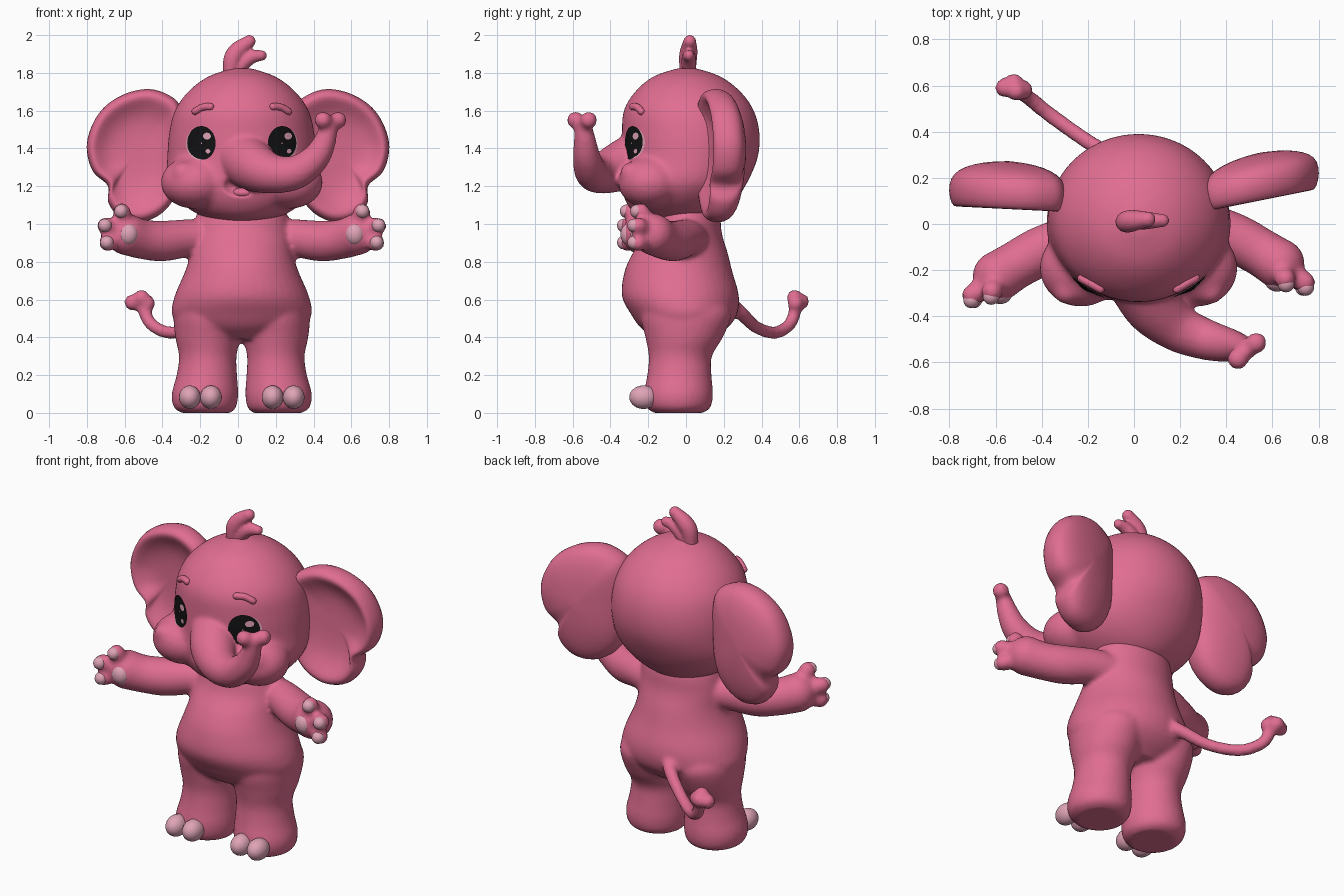
import bpy, bmesh, math
from mathutils import Vector, Matrix
from mathutils.bvhtree import BVHTree

if "Cube" in bpy.data.objects:
    bpy.data.objects.remove(bpy.data.objects["Cube"])

CX = 0.02  # symmetry plane of the figure


def material(name, rgb):
    m = bpy.data.materials.new(name)
    m.use_nodes = True
    m.diffuse_color = (*rgb, 1)
    m.node_tree.nodes["Principled BSDF"].inputs["Base Color"].default_value = (*rgb, 1)
    return m


PINK = material("rose pink", (0.75, 0.155, 0.285))
PALE = material("pale nail pink", (0.74, 0.37, 0.47))
BLACK = material("eye black", (0.006, 0.006, 0.007))


def spline(points, steps=5, closed=False):
    """Catmull-Rom through tuples of any length."""
    n, out = len(points), []
    for i in range(n if closed else n - 1):
        ids = [(i + k) % n if closed else min(max(i + k, 0), n - 1) for k in (-1, 0, 1, 2)]
        a, b, c, d = (points[k] for k in ids)
        for j in range(steps):
            t = j / steps
            out.append(tuple(0.5 * (2 * q + (r - p) * t + (2 * p - 5 * q + 4 * r - s) * t * t
                                    + (3 * q - p - 3 * r + s) * t ** 3)
                             for p, q, r, s in zip(a, b, c, d)))
    return out if closed else out + [points[-1]]


def skin(bm, rings, caps=True):
    loops = [[bm.verts.new(p) for p in ring] for ring in rings]
    n = len(loops[0])
    for a, b in zip(loops, loops[1:]):
        for i in range(n):
            bm.faces.new((a[i], a[(i + 1) % n], b[(i + 1) % n], b[i]))
    if caps:
        bm.faces.new(loops[0][::-1])
        bm.faces.new(loops[-1])
    return loops


def loft(bm, rows, sides=40):
    """Rows of z, centre x, centre y, radius x, radius y."""
    turn = [math.tau * i / sides for i in range(sides)]
    skin(bm, [[(x + rx * math.cos(a), y + ry * math.sin(a), z) for a in turn]
              for z, x, y, rx, ry in spline(rows)])


def ball(bm, centre, radii):
    if not isinstance(radii, tuple):
        radii = (radii,) * 3
    bmesh.ops.create_uvsphere(bm, u_segments=28, v_segments=18, radius=1,
                              matrix=Matrix.Translation(centre) @ Matrix.Diagonal((*radii, 1)))


def tube(bm, points, sides=20):
    """Rounded tube along points of x, y, z, radius."""
    path, rings = spline(points, 6), []
    for i, p in enumerate(path):
        a, b = path[max(i - 1, 0)], path[min(i + 1, len(path) - 1)]
        turn = (Vector(b[:3]) - Vector(a[:3])).to_track_quat("Z", "Y")
        rings.append([Vector(p[:3]) + turn @ Vector((p[3] * math.cos(w), p[3] * math.sin(w), 0))
                      for w in (math.tau * k / sides for k in range(sides))])
    skin(bm, rings)
    for end in (path[0], path[-1]):
        ball(bm, end[:3], end[3])


def finish(bm, name, mat=PINK):
    bmesh.ops.recalc_face_normals(bm, faces=bm.faces[:])
    me = bpy.data.meshes.new(name)
    bm.to_mesh(me)
    bm.free()
    me.materials.append(mat)
    me.shade_smooth()
    ob = bpy.data.objects.new(name, me)
    bpy.context.collection.objects.link(ob)
    return ob


def bake(ob):
    bpy.context.view_layer.update()
    me = bpy.data.meshes.new_from_object(ob.evaluated_get(bpy.context.evaluated_depsgraph_get()))
    ob.modifiers.clear()
    ob.data = me
    me.materials.clear()
    me.materials.append(PINK)
    me.polygons.foreach_set("material_index", [0] * len(me.polygons))
    me.shade_smooth()


def blend(ob, voxel, rounds):
    """Fuse overlapping volumes into one soft skin."""
    mod = ob.modifiers.new("fuse", "REMESH")
    mod.mode, mod.voxel_size = "VOXEL", voxel
    mod = ob.modifiers.new("soften", "SMOOTH")
    mod.factor, mod.iterations = 0.5, rounds
    bake(ob)


def combine(ob, other, operation):
    mod = ob.modifiers.new("join", "BOOLEAN")
    mod.operation, mod.object, mod.solver = operation, other, "EXACT"
    bake(ob)
    bpy.data.objects.remove(other)


# Body with legs, arms, fingers and tail
bm, nails = bmesh.new(), bmesh.new()
loft(bm, [(0.39, CX, -0.01, 0.18, 0.15), (0.45, CX, -0.01, 0.31, 0.23),
          (0.52, CX, -0.01, 0.37, 0.28), (0.62, CX, -0.03, 0.355, 0.31),
          (0.75, CX, -0.04, 0.30, 0.285), (0.85, CX, -0.03, 0.27, 0.25),
          (0.95, CX, -0.01, 0.26, 0.20), (1.05, CX, 0, 0.24, 0.18), (1.15, CX, 0, 0.2, 0.15)])
for s in (-1, 1):
    def at(x, y, z):
        return (CX + s * x, y + s * 0.027, z)
    leg = [(0.0, 0.19, -0.04, 0.13, 0.13), (0.03, 0.195, -0.04, 0.165, 0.17),
           (0.1, 0.195, -0.04, 0.176, 0.183), (0.2, 0.185, -0.035, 0.16, 0.17),
           (0.3, 0.18, -0.03, 0.152, 0.167), (0.4, 0.18, -0.01, 0.172, 0.205),
           (0.52, 0.18, 0, 0.18, 0.24), (0.6, 0.18, 0, 0.15, 0.2)]
    loft(bm, [(z, CX + s * x, y, rx, ry) for z, x, y, rx, ry in leg])
    for x in (0.163, 0.275):
        ball(nails, (CX + s * x, -0.225, 0.083), (0.057, 0.075, 0.062))
    arm = [(0.16, 0.0, 0.92, 0.1), (0.28, -0.03, 0.925, 0.1), (0.42, -0.09, 0.91, 0.108),
           (0.53, -0.15, 0.92, 0.105), (0.61, -0.20, 0.945, 0.11)]
    tube(bm, [(*at(x, y, z), r) for x, y, z, r in arm])
    for x, y, z in ((0.635, -0.265, 1.065), (0.72, -0.28, 0.99), (0.71, -0.28, 0.90)):
        tube(bm, [(*at(0.61, -0.2, 0.95), 0.05), (*at(x, y, z), 0.046)])
        ball(nails, at(x + 0.004, y - 0.022, z + 0.002), 0.036)
    ball(nails, at(0.6, -0.275, 0.945), (0.052, 0.045, 0.058))
tube(bm, [(-0.02, 0.2, 0.6, 0.045), (-0.1, 0.29, 0.53, 0.038), (-0.22, 0.37, 0.455, 0.034),
          (-0.36, 0.47, 0.425, 0.034), (-0.46, 0.55, 0.47, 0.034), (-0.50, 0.58, 0.55, 0.034)])
for x, y, z in ((-0.56, 0.59, 0.585), (-0.48, 0.58, 0.58), (-0.52, 0.61, 0.59), (-0.51, 0.575, 0.61)):
    ball(bm, (x, y, z), 0.043)
blend(finish(bm, "body"), 0.014, 6)
finish(nails, "nails_and_palm_pads", PALE)

# Skull with cheeks
bm = bmesh.new()
loft(bm, [(1.01, CX, -0.04, 0.1, 0.12), (1.045, CX, -0.04, 0.22, 0.22),
          (1.12, CX, -0.03, 0.33, 0.29), (1.22, CX, -0.01, 0.395, 0.335),
          (1.35, CX, 0.02, 0.395, 0.36), (1.48, CX, 0.025, 0.385, 0.365),
          (1.6, CX, 0.015, 0.355, 0.345), (1.7, CX, 0.01, 0.285, 0.28),
          (1.78, CX, 0.005, 0.18, 0.18), (1.825, CX, 0.005, 0.05, 0.05)])
for s in (-1, 1):
    ball(bm, (CX + s * 0.25, -0.19, 1.22), (0.18, 0.17, 0.14))
    ball(bm, (CX + s * 0.31, -0.29, 1.27), 0.06)
head = finish(bm, "head")
blend(head, 0.014, 8)

# Open smiling mouth
bm = bmesh.new()
ball(bm, (0.01, -0.38, 1.2), (0.105, 0.1, 0.065))
combine(head, finish(bm, "mouth_cutter"), "DIFFERENCE")
skull = BVHTree.FromObject(head, bpy.context.evaluated_depsgraph_get())
bm = bmesh.new()
ball(bm, (0.03, -0.28, 1.165), (0.06, 0.05, 0.03))
finish(bm, "tongue")

# Raised trunk with a two-lobed tip
bm = bmesh.new()
tube(bm, [(0.03, -0.25, 1.35, 0.145), (0.09, -0.36, 1.30, 0.13), (0.19, -0.45, 1.265, 0.105),
          (0.31, -0.50, 1.275, 0.09), (0.41, -0.525, 1.35, 0.075),
          (0.46, -0.535, 1.44, 0.06), (0.485, -0.545, 1.53, 0.045)])
ball(bm, (0.45, -0.585, 1.55), 0.047)
ball(bm, (0.53, -0.515, 1.55), 0.047)
trunk = finish(bm, "trunk")
blend(trunk, 0.012, 5)
combine(head, trunk, "UNION")
blend(head, 0.012, 4)


def on_face(x, z, lift):
    spot, normal, _, _ = skull.ray_cast(Vector((x, -1, z)), Vector((0, 1, 0)))
    return spot + normal * lift


def patch(name, x, z, rx, rz, lift, mat):
    """Thin oval laid on the face."""
    bm = bmesh.new()
    skin(bm, [[on_face(x + rx * k * math.cos(w), z + rz * k * math.sin(w), lift)
               for w in (math.tau * i / 32 for i in range(32))]
              for k in (0.05, 0.25, 0.5, 0.75, 1)], caps=False)
    ob = finish(bm, name, mat)
    if ob.data.polygons[0].normal.y > 0:
        ob.data.flip_normals()


# Eyes and brows
for side, s in (("right", -1), ("left", 1)):
    x = CX + s * 0.21
    patch(side + "_eye_rim", x + s * 0.008, 1.425, 0.075, 0.088, 0.004, PALE)
    patch(side + "_eye", x, 1.428, 0.074, 0.09, 0.007, BLACK)
    patch(side + "_eye_glint", x + 0.03, 1.465, 0.02, 0.018, 0.0095, PALE)
    patch(side + "_eye_low_glint", x + 0.035, 1.385, 0.012, 0.012, 0.0095, PALE)
    bm = bmesh.new()
    tube(bm, [(*on_face(CX + s * a, z, 0.002), 0.019)
              for a, z in ((0.165, 1.62), (0.205, 1.617), (0.245, 1.595))])
    finish(bm, side + "_brow")

# Ears: rolled rim and hollow in front, domed behind
outline = [(0.30, 1.62), (0.37, 1.69), (0.48, 1.72), (0.62, 1.685), (0.74, 1.59), (0.805, 1.43),
           (0.775, 1.28), (0.69, 1.2), (0.69, 1.11), (0.62, 1.025), (0.5, 1.005),
           (0.38, 1.07), (0.31, 1.2), (0.29, 1.42)]
section = [(0.02, 0.0), (0.3, 0.0), (0.55, -0.01), (0.74, -0.045), (0.86, -0.075), (0.95, -0.06),
           (1.0, 0.0), (0.96, 0.055), (0.85, 0.09), (0.6, 0.12), (0.3, 0.135), (0.02, 0.14)]
for side, s, slope in (("right", -1, 0.05), ("left", 1, 0.2)):
    bm = bmesh.new()
    edge = spline(outline, 4, closed=True)
    rings = []
    for k, y in section:
        ring = [(0.54 + (x - 0.54) * k, 1.38 + (z - 1.38) * k) for x, z in edge]
        rings.append([(s * x, 0.12 + slope * (x - 0.3) + y, z) for x, z in ring])
    skin(bm, rings)
    ear = finish(bm, side + "_ear")
    ear.modifiers.new("round", "SUBSURF").levels = 1
    ear.modifiers["round"].render_levels = 1

# Hair tuft
bm = bmesh.new()
tube(bm, [(-0.04, 0.01, 1.79, 0.04), (-0.03, 0.01, 1.87, 0.048),
          (0.0, 0.015, 1.92, 0.046), (0.06, 0.02, 1.967, 0.034)])
tube(bm, [(-0.01, 0.015, 1.8, 0.035), (0.03, 0.015, 1.855, 0.04), (0.075, 0.015, 1.885, 0.036),
          (0.125, 0.015, 1.892, 0.028)])
blend(finish(bm, "hair_tuft"), 0.01, 2)
